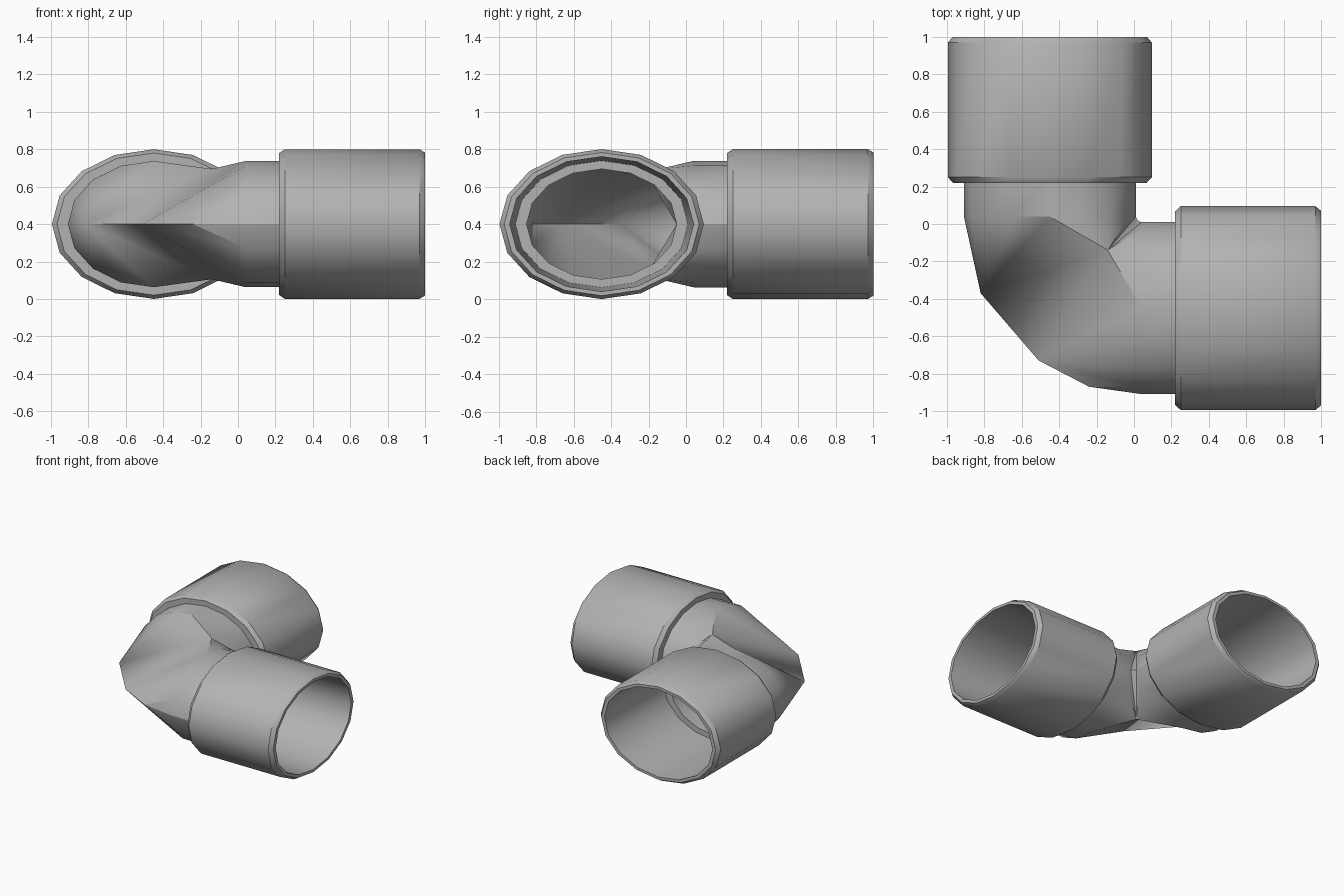
import bpy, bmesh, math

SIDES = 16
HALF = SIDES // 2
MID = 0.4            # height of the pipe axis
AXIS = -0.45         # sideways offset of each pipe axis

cube = bpy.data.objects.get("Cube")
if cube:
    bpy.data.objects.remove(cube, do_unlink=True)

grey = bpy.data.materials.new("plain grey")
grey.use_nodes = True
colour = (0.45, 0.45, 0.45, 1)
grey.diffuse_color = colour
grey.node_tree.nodes["Principled BSDF"].inputs["Base Color"].default_value = colour


def ring(bm, along, scale, swap):
    """Oval ring; index 0 is the outside of the bend, HALF the inside."""
    verts = []
    for k in range(SIDES):
        a = math.pi - k * math.tau / SIDES
        u = AXIS + 0.545 * scale * math.cos(a)
        z = MID + 0.4 * scale * math.sin(a)
        verts.append(bm.verts.new((u, along, z) if swap else (along, u, z)))
    return verts


def bridge(bm, a, b):
    for k in range(SIDES):
        n = (k + 1) % SIDES
        bm.faces.new((a[k], a[n], b[n], b[k]))


def finish(bm, name, angle):
    bmesh.ops.recalc_face_normals(bm, faces=bm.faces)
    mesh = bpy.data.meshes.new(name)
    bm.to_mesh(mesh)
    bm.free()
    mesh.materials.append(grey)
    obj = bpy.data.objects.new(name, mesh)
    bpy.context.collection.objects.link(obj)
    bpy.ops.object.select_all(action='DESELECT')
    obj.select_set(True)
    bpy.context.view_layer.objects.active = obj
    bpy.ops.object.shade_smooth_by_angle(angle=math.radians(angle))


# Sockets: chamfered oval sleeves with a slightly tapered bore
SLEEVE = [(0.22, 0.8), (0.22, 0.95), (0.25, 1), (0.97, 1),
          (1, 0.955), (1, 0.9), (0.27, 0.845), (0.27, 0.8)]
for name, swap in (("left_socket", False), ("back_socket", True)):
    bm = bmesh.new()
    rings = [ring(bm, x, s, swap) for x, s in SLEEVE]
    for a, b in zip(rings, rings[1:] + rings[:1]):
        bridge(bm, a, b)
    finish(bm, name, 35)


def elbow_skin(bm, scale, spine, crown, crown_rise, crotch):
    """Faceted bend between two necks; returns the two open end rings."""
    ends, necks = [], []
    for swap in (False, True):
        neck, end = ring(bm, 0.04, scale, swap), ring(bm, 0.275, scale, swap)
        bridge(bm, neck, end)
        necks.append(neck)
        ends.append(end)
    a, b = necks
    p1, p2, p3 = [bm.verts.new((x, y, MID)) for x, y in spine]
    inner = bm.verts.new((crotch, crotch, MID))
    for side in (1, -1):                      # upper half, then lower half
        top = bm.verts.new((crown, crown, MID + side * crown_rise))
        ra = [a[side * k] for k in range(HALF + 1)]
        rb = [b[side * k] for k in range(HALF + 1)]
        tris = [(p1, ra[0], ra[1]), (p1, ra[1], p2), (p2, ra[4], top),
                (p2, top, p3), (p3, top, rb[4])]
        tris += [(p2, ra[k], ra[k + 1]) for k in range(1, 4)]
        tris += [(p3, rb[k], rb[k + 1]) for k in range(4)]
        for r in (ra, rb):
            tris += [(top, r[k], r[k + 1]) for k in range(4, HALF)]
            tris.append((top, r[HALF], inner))
        for t in tris:
            bm.faces.new(t)
    return ends


# Elbow: outer and inner skins joined by flat rims that form the socket stops
bm = bmesh.new()
outer = elbow_skin(bm, 0.843, [(-0.24, -0.87), (-0.51, -0.73), (-0.82, -0.37)],
                   -0.14, 0.295, 0.02)
inner = elbow_skin(bm, 0.735, [(-0.22, -0.82), (-0.48, -0.67), (-0.77, -0.35)],
                   -0.19, 0.235, -0.04)
for a, b in zip(outer, inner):
    bridge(bm, a, b)
finish(bm, "elbow", 30)
